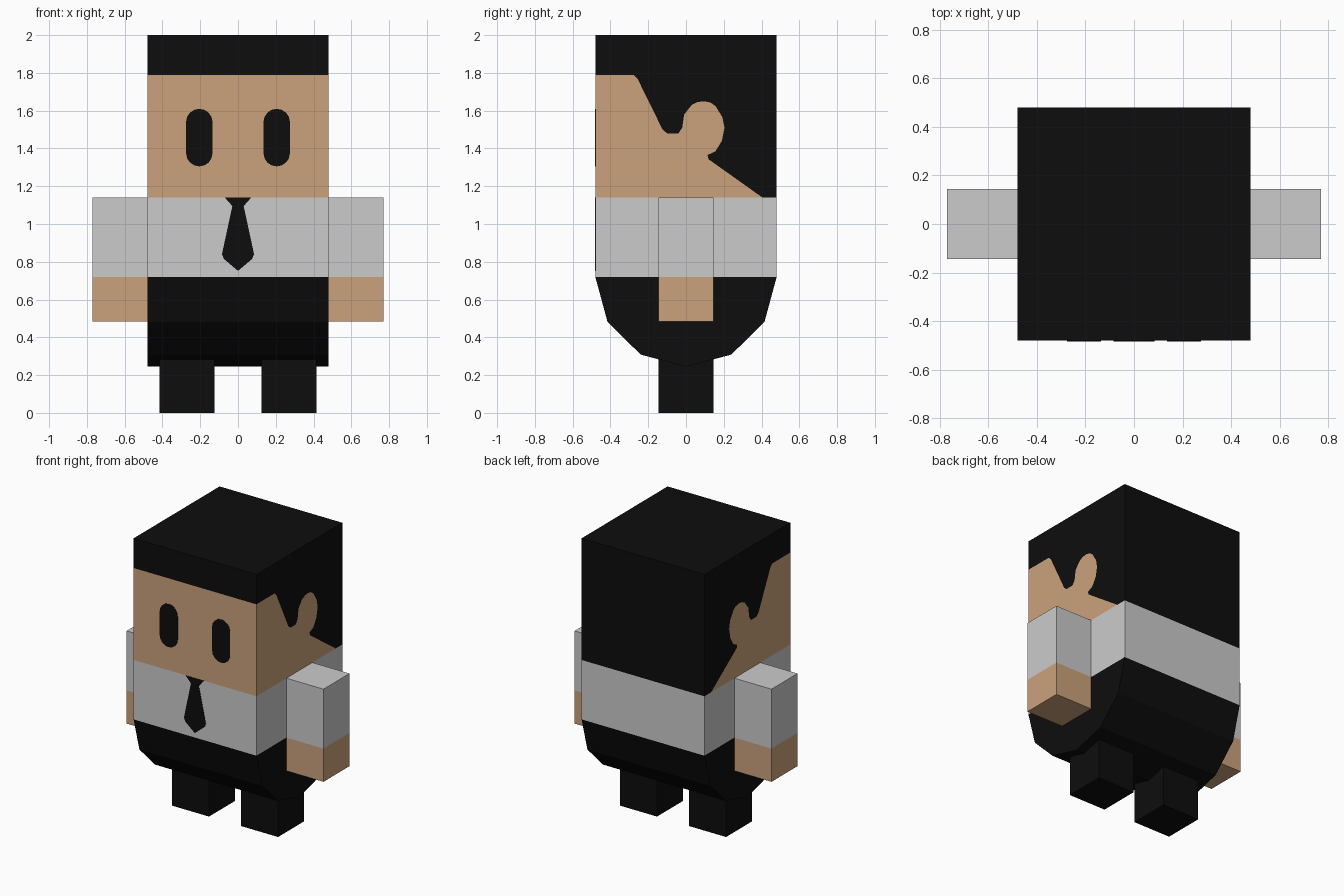
import bpy, bmesh, math

if "Cube" in bpy.data.objects:
    bpy.data.objects.remove(bpy.data.objects["Cube"])

W = 0.48                                   # half width of the cube body
Z_HIP, Z_NECK, Z_FRINGE, Z_TOP = 0.72, 1.14, 1.79, 2.0


def material(name, rgb):
    m = bpy.data.materials.new(name)
    m.diffuse_color = (*rgb, 1)
    m.use_nodes = True
    m.node_tree.nodes["Principled BSDF"].inputs["Base Color"].default_value = m.diffuse_color
    return m


BLACK = material("black", (0.004, 0.004, 0.004))
SKIN = material("skin", (0.60, 0.365, 0.20))
WHITE = material("shirt_white", (0.60, 0.60, 0.60))


def make(name, faces, mats):
    """faces: list of (points, material slot); shared corners are welded."""
    bm = bmesh.new()
    for pts, slot in faces:
        bm.faces.new([bm.verts.new(p) for p in pts]).material_index = slot
    bmesh.ops.remove_doubles(bm, verts=bm.verts, dist=1e-5)
    bmesh.ops.recalc_face_normals(bm, faces=bm.faces)
    me = bpy.data.meshes.new(name)
    bm.to_mesh(me)
    bm.free()
    ob = bpy.data.objects.new(name, me)
    bpy.context.collection.objects.link(ob)
    for m in mats:
        me.materials.append(m)
    return ob


def rect_y(y, z0, z1):
    return [(-W, y, z0), (W, y, z0), (W, y, z1), (-W, y, z1)]


def band(z, x0, x1, y0, y1, slot):
    """Four walls between two heights."""
    c = [(x0, y0), (x1, y0), (x1, y1), (x0, y1)]
    return [([(*c[i], z[0]), (*c[(i + 1) % 4], z[0]),
              (*c[(i + 1) % 4], z[1]), (*c[i], z[1])], slot) for i in range(4)]


def cap(z, x0, x1, y0, y1, slot):
    return [([(x0, y0, z), (x1, y0, z), (x1, y1, z), (x0, y1, z)], slot)]


def plate(name, outline, mat):
    """Thin detail on the front, from an x/z outline."""
    y0, y1 = -W - 0.003, -W
    faces = [([(x, y, z) for x, z in outline], 0) for y in (y0, y1)]
    for (xa, za), (xb, zb) in zip(outline, outline[1:] + outline[:1]):
        faces.append(([(xa, y0, za), (xb, y0, zb), (xb, y1, zb), (xa, y1, za)], 0))
    return make(name, faces, [mat])


# Head: hairline and ear outline (y, z) splits each side into skin and hair
hairline = [(-W, Z_FRINGE), (-.278, Z_FRINGE), (-.257, 1.77), (-.124, 1.50),
            (-.10, 1.48), (-.04, 1.48), (-.02, 1.51), (-.01, 1.58), (.03, 1.63),
            (.06, 1.645), (.093, 1.65), (.13, 1.643), (.156, 1.625), (.193, 1.565),
            (.204, 1.51), (.19, 1.44), (.156, 1.385), (.114, 1.365), (.119, 1.343),
            (.405, Z_NECK)]
head = [(rect_y(-W, Z_NECK, Z_FRINGE), 1), (rect_y(-W, Z_FRINGE, Z_TOP), 0),
        (rect_y(W, Z_NECK, Z_TOP), 0)] + cap(Z_TOP, -W, W, -W, W, 0)
for x in (-W, W):
    face_side = hairline + [(-W, Z_NECK)]
    hair_side = hairline + [(W, Z_NECK), (W, Z_TOP), (-W, Z_TOP)]
    head += [([(x, y, z) for y, z in face_side], 1),
             ([(x, y, z) for y, z in hair_side], 0)]
make("head", head, [BLACK, SKIN])

# Shirt
make("shirt", band((Z_HIP, Z_NECK), -W, W, -W, W, 0), [WHITE])

# Trousers: half-round underside in six flat strips
arc = []
for i in range(7):
    a = math.pi * i / 6
    arc.append((-W * math.cos(a), Z_HIP - 0.475 * math.sin(a)))
trousers = [([(x, y, z) for y, z in arc], 0) for x in (-W, W)]
trousers += [([(-W, ya, za), (W, ya, za), (W, yb, zb), (-W, yb, zb)], 0)
             for (ya, za), (yb, zb) in zip(arc, arc[1:])]
make("trousers", trousers, [BLACK])

# Arms, legs and eyes on both sides
for side, s in (("left", -1), ("right", 1)):
    a = (*sorted((s * W, s * 0.77)), -0.145, 0.145)
    make(side + "_arm", band((0.485, Z_HIP), *a, 1) + band((Z_HIP, Z_NECK), *a, 0)
         + cap(0.485, *a, 1) + cap(Z_NECK, *a, 0), [WHITE, SKIN])
    g = (*sorted((s * 0.125, s * 0.415)), -0.145, 0.145)
    make(side + "_leg", band((0, 0.30), *g, 0) + cap(0, *g, 0) + cap(0.30, *g, 0), [BLACK])
    pill = []
    for i in range(18):
        t = math.pi * (i if i < 9 else i - 1) / 8
        zc = 1.54 if i < 9 else 1.375
        pill.append((s * 0.205 + 0.07 * math.cos(t), zc + 0.07 * math.sin(t)))
    plate(side + "_eye", pill, BLACK)

# Tie
half = [(0.07, 1.14), (0.03, 1.095), (0.085, 0.84), (0.075, 0.815)]
plate("tie", half + [(0, 0.752)] + [(-x, z) for x, z in reversed(half)], BLACK)
